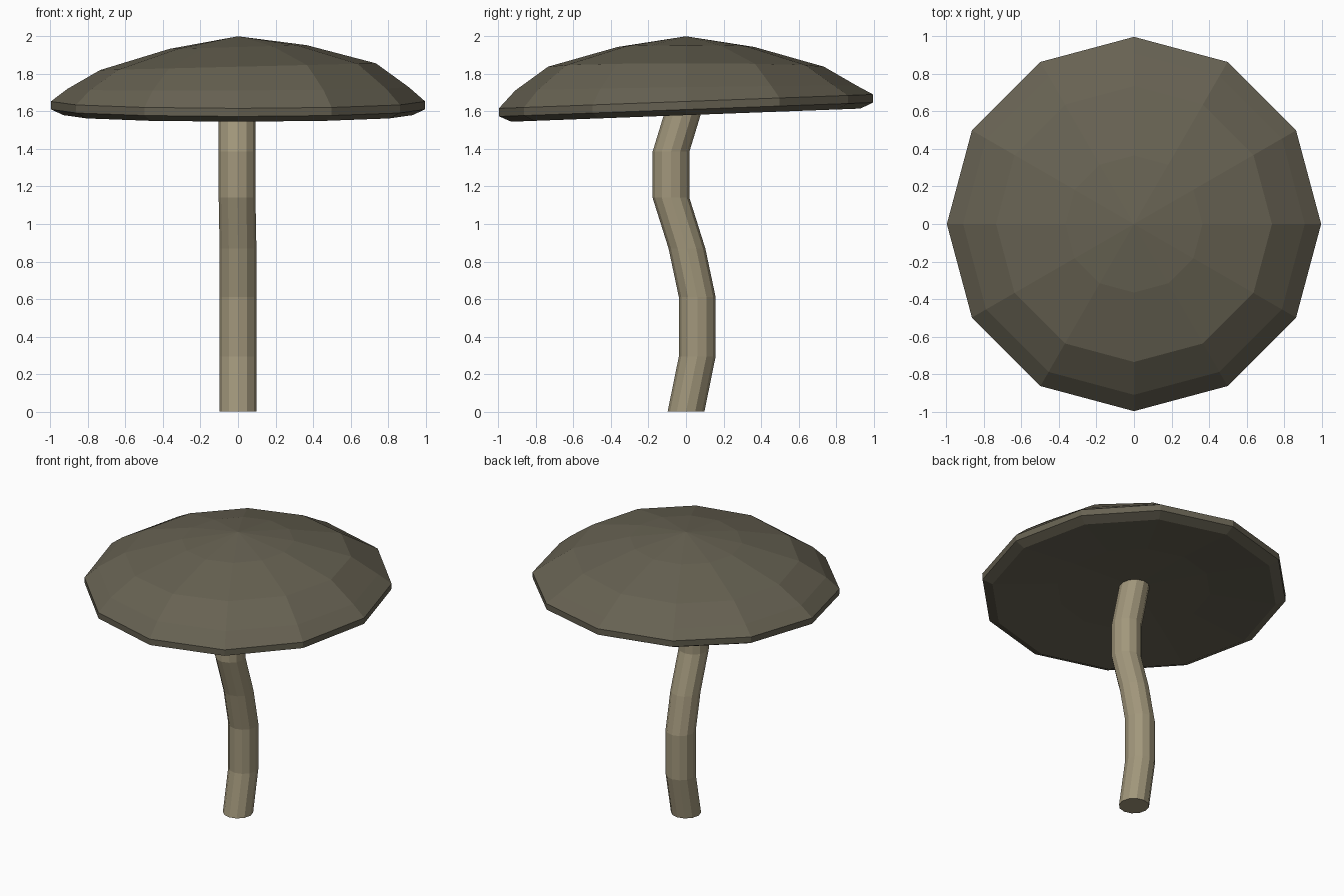
import bpy, bmesh
from math import sin, cos, pi

if "Cube" in bpy.data.objects:
    bpy.data.objects.remove(bpy.data.objects["Cube"])

SIDES = 12

def material(name, rgb):
    m = bpy.data.materials.new(name)
    m.diffuse_color = (*rgb, 1)
    m.use_nodes = True
    m.node_tree.nodes["Principled BSDF"].inputs["Base Color"].default_value = m.diffuse_color
    return m

def loft(name, rings, mat):
    """Skin a list of rings; a one-point ring is a pole, open ends are capped."""
    bm = bmesh.new()
    loops = [[bm.verts.new(p) for p in ring] for ring in rings]
    for a, b in zip(loops, loops[1:]):
        for i in range(SIDES):
            j = (i + 1) % SIDES
            if len(a) == 1:
                bm.faces.new((a[0], b[j], b[i]))
            elif len(b) == 1:
                bm.faces.new((a[i], a[j], b[0]))
            else:
                bm.faces.new((a[i], a[j], b[j], b[i]))
    for end in (loops[0], loops[-1]):
        if len(end) > 1:
            bm.faces.new(end)
    bmesh.ops.recalc_face_normals(bm, faces=bm.faces)
    mesh = bpy.data.meshes.new(name)
    bm.to_mesh(mesh)
    bm.free()
    mesh.materials.append(mat)
    obj = bpy.data.objects.new(name, mesh)
    bpy.context.collection.objects.link(obj)
    return obj

def ring(r, z, tilt_x=0, tilt_y=0, cx=0, cy=0):
    """Twelve-sided ring; the tilts lift its +x and +y edges."""
    angles = [2 * pi * i / SIDES for i in range(SIDES)]
    return [(cx + r * cos(a), cy + r * sin(a),
             z + tilt_x * cos(a) + tilt_y * sin(a)) for a in angles]

cap_mat = material("cap_brown", (0.135, 0.122, 0.085))
stem_mat = material("stem_tan", (0.36, 0.31, 0.20))

# cap: slightly tilted dome, thin rim and shallow hollow underside
loft("mushroom_cap", [
    [(0, 0, 1.64)],
    ring(0.50, 1.62, 0, 0.02),
    ring(0.93, 1.58, 0, 0.035),
    ring(0.995, 1.61, 0, 0.037),
    ring(0.997, 1.653, 0, 0.037),
    ring(0.91, 1.724, 0.005, 0.013),
    ring(0.735, 1.838, 0.018, 0),
    ring(0.365, 1.943, 0.01, 0),
    [(0, 0, 2.0)],
], cap_mat)

# stem: bent tube of level rings, as (x, y, z) centres
path = [(0, 0, 0), (0, 0.06, 0.295), (0, 0.06, 0.61), (0, 0.005, 0.87),
        (-0.005, -0.08, 1.14), (-0.005, -0.08, 1.385), (-0.005, 0.01, 1.68)]
loft("mushroom_stem", [ring(0.098, z, cx=x, cy=y) for x, y, z in path], stem_mat)
